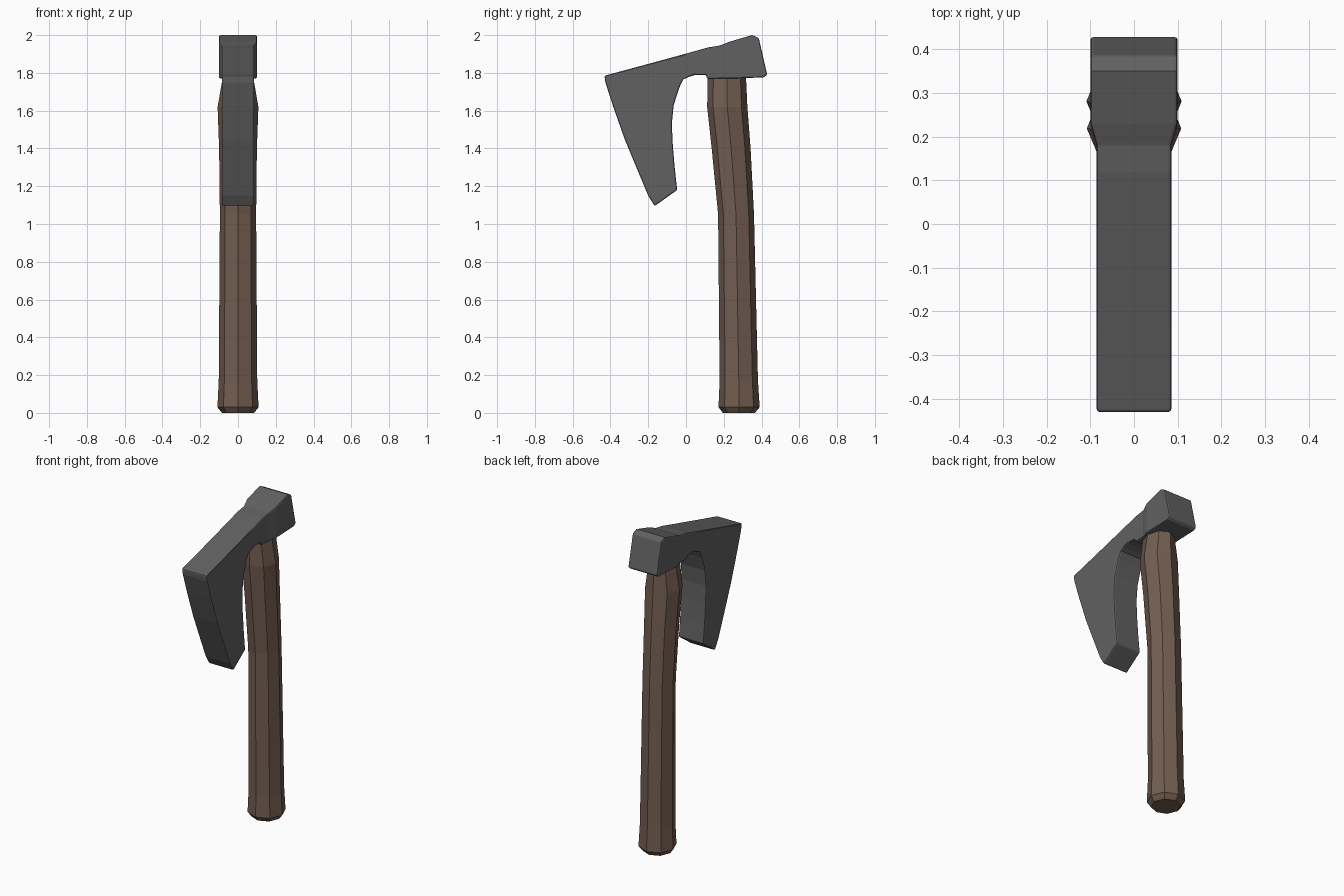
import bpy, bmesh
from math import cos, sin, tau

if "Cube" in bpy.data.objects:
    bpy.data.objects.remove(bpy.data.objects["Cube"])


def material(name, rgb):
    m = bpy.data.materials.new(name)
    m.diffuse_color = (*rgb, 1)
    m.use_nodes = True
    m.node_tree.nodes["Principled BSDF"].inputs["Base Color"].default_value = m.diffuse_color
    return m


def loft(name, sections, mat):
    """Join closed rings of points into a capped, flat-shaded solid."""
    bm = bmesh.new()
    rings = [[bm.verts.new(p) for p in s] for s in sections]
    n = len(rings[0])
    for a, b in zip(rings, rings[1:]):
        for i in range(n):
            j = (i + 1) % n
            bm.faces.new((a[i], a[j], b[j], b[i]))
    bm.faces.new(rings[0])
    bm.faces.new(rings[-1])
    bmesh.ops.recalc_face_normals(bm, faces=bm.faces)
    me = bpy.data.meshes.new(name)
    bm.to_mesh(me)
    bm.free()
    ob = bpy.data.objects.new(name, me)
    me.materials.append(mat)
    bpy.context.collection.objects.link(ob)
    return ob


# Axe head: outer and inner edge points (y, z) and half width, from blade tip to poll
T, W = 0.086, 0.1
head = [
    (-.166, 1.095, -.047, 1.18, T),
    (-.20, 1.15, -.06, 1.30, T),
    (-.265, 1.305, -.07, 1.42, T),
    (-.325, 1.45, -.075, 1.53, T),
    (-.385, 1.62, -.065, 1.63, T),
    (-.427, 1.75, -.036, 1.72, T),
    (-.432, 1.785, -.015, 1.765, T),
    (-.25, 1.834, .012, 1.778, T),
    (0, 1.902, .05, 1.79, T),
    (.10, 1.93, .105, 1.79, T),
    (.118, 1.935, .112, 1.768, T),
    (.18, 1.945, .18, 1.77, T),
    (.23, 1.965, .23, 1.77, W),
    (.35, 2.0, .41, 1.776, W),
    (.385, 1.985, .43, 1.79, W),
]
axe_head = loft("axe_head", [
    [(-w, oy, oz), (w, oy, oz), (w, iy, iz), (-w, iy, iz)]
    for oy, oz, iy, iz, w in head], material("iron", (.12, .12, .12)))
bev = axe_head.modifiers.new("edge_bevel", "BEVEL")
bev.width = 0.008
bev.segments = 2
bev.limit_method = 'ANGLE'
bev.angle_limit = 0.7

# Octagonal handle: height, front y, back y, half width
handle = [
    (0, .195, .365, .085),
    (.03, .172, .39, .109),
    (.17, .178, .381, .102),
    (1.05, .17, .36, .096),
    (1.40, .136, .342, .1),
    (1.62, .112, .325, .108),
    (1.77, .115, .318, .082),
    (1.82, .12, .31, .075),
]
loft("handle", [
    [(w * cos(tau * k / 8), (f + b) / 2 + (b - f) / 2 * sin(tau * k / 8), z)
     for k in range(8)]
    for z, f, b, w in handle], material("wood", (.17, .11, .08)))
